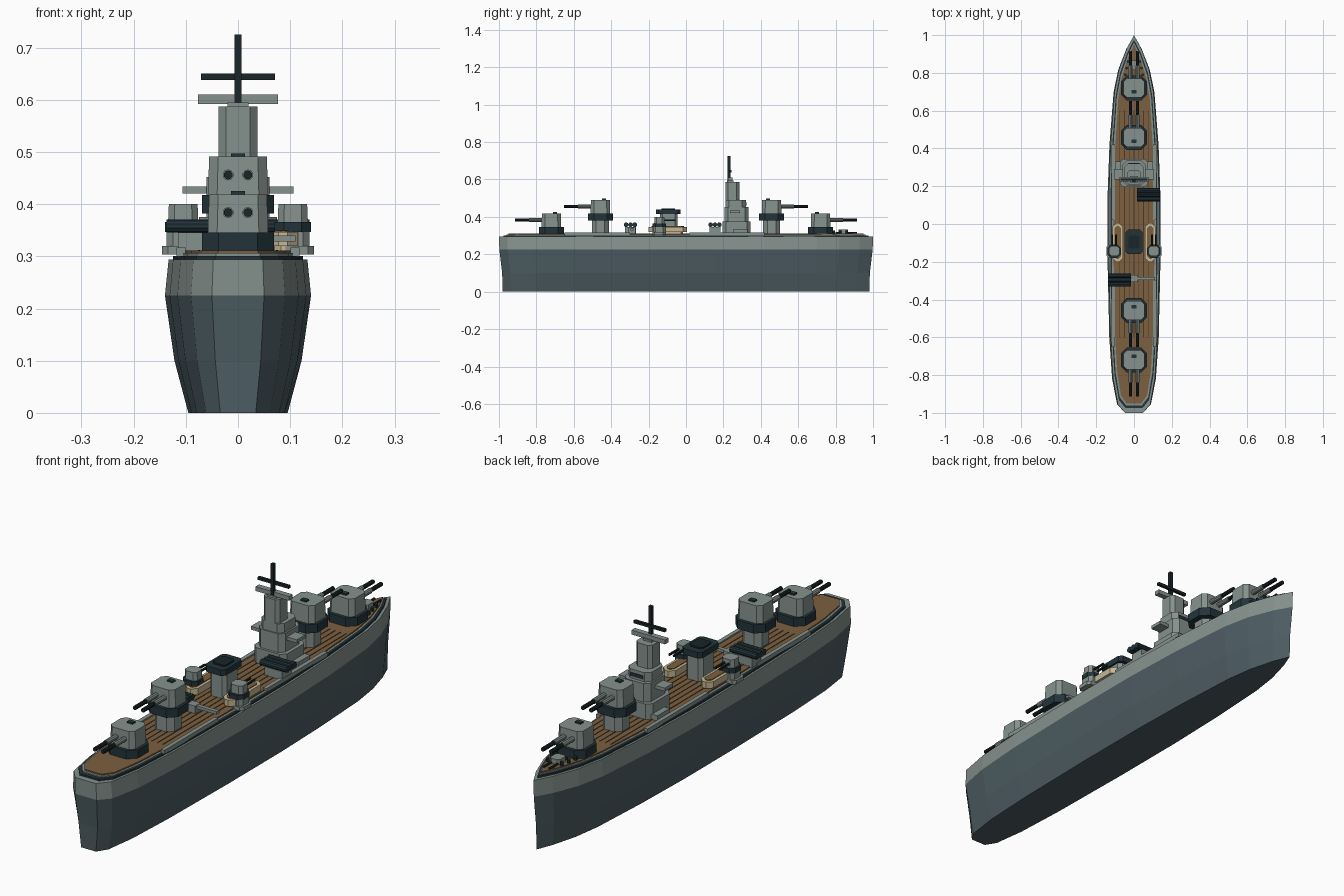
import bpy, bmesh, math
from mathutils import Matrix, Vector

cube = bpy.data.objects.get("Cube")
if cube:
    bpy.data.objects.remove(cube, do_unlink=True)


def make_mat(name, rgb):
    m = bpy.data.materials.new(name)
    m.use_nodes = True
    m.diffuse_color = (*rgb, 1)
    bsdf = m.node_tree.nodes["Principled BSDF"]
    bsdf.inputs["Base Color"].default_value = (*rgb, 1)
    bsdf.inputs["Roughness"].default_value = 0.8
    return m


GREY = make_mat("light grey", (0.235, 0.285, 0.265))
SLATE = make_mat("hull slate", (0.075, 0.11, 0.125))
NAVY = make_mat("dark navy", (0.016, 0.034, 0.043))
BLACK = make_mat("gun black", (0.010, 0.018, 0.020))
WOOD = make_mat("deck wood", (0.20, 0.115, 0.05))
SEAM = make_mat("plank seam", (0.07, 0.04, 0.02))
CREAM = make_mat("cream", (0.57, 0.48, 0.30))


def finish(name, bm, *mats):
    bmesh.ops.recalc_face_normals(bm, faces=bm.faces)
    me = bpy.data.meshes.new(name)
    bm.to_mesh(me)
    bm.free()
    for m in mats:
        me.materials.append(m)
    ob = bpy.data.objects.new(name, me)
    bpy.context.collection.objects.link(ob)
    return ob


def loft(name, rings, *mats, rule=None):
    """Skin closed rings of equal length and cap both ends."""
    bm = bmesh.new()
    vr = [[bm.verts.new(p) for p in r] for r in rings]
    n = len(vr[0])
    for a, b in zip(vr, vr[1:]):
        for i in range(n):
            j = (i + 1) % n
            bm.faces.new((a[i], a[j], b[j], b[i]))
    bm.faces.new(vr[0])
    bm.faces.new(vr[-1])
    if rule:
        for f in bm.faces:
            f.material_index = rule(f.calc_center_median())
    return finish(name, bm, *mats)


def block(name, x, y, z, mat, cut=0.0, taper=1.0):
    """Box from ranges, with optional cut vertical corners and a tapered top."""
    cx, cy = sum(x) / 2, sum(y) / 2
    hx, hy = (x[1] - x[0]) / 2, (y[1] - y[0]) / 2
    if cut:
        pts = [(hx, -hy + cut), (hx, hy - cut), (hx - cut, hy), (cut - hx, hy),
               (-hx, hy - cut), (-hx, cut - hy), (cut - hx, -hy), (hx - cut, -hy)]
    else:
        pts = [(hx, -hy), (hx, hy), (-hx, hy), (-hx, -hy)]
    rings = [[(cx + px * s, cy + py * s, h) for px, py in pts] for h, s in ((z[0], 1), (z[1], taper))]
    return loft(name, rings, mat)


def rod(name, a, b, r, mat, sides=10):
    a, b = Vector(a), Vector(b)
    bm = bmesh.new()
    rot = (b - a).to_track_quat('Z', 'Y').to_matrix().to_4x4()
    bmesh.ops.create_cone(bm, cap_ends=True, segments=sides, radius1=r, radius2=r,
                          depth=(b - a).length, matrix=Matrix.Translation((a + b) / 2) @ rot)
    return finish(name, bm, mat)


# Hull: one waterplane outline, scaled at each height
SIDE = [(0.05, -1), (0.09, -0.955), (0.116, -0.82), (0.131, -0.6), (0.14, -0.2), (0.14, 0.15),
        (0.13, 0.42), (0.108, 0.7), (0.083, 0.82), (0.04, 0.93)]


def outline(w, l, z):
    right = [(x * w, y * l, z) for x, y in SIDE]
    return right + [(0, l, z)] + [(-x, y, z) for x, y, z in reversed(right)]


loft("hull", [outline(0.68, 0.98, 0), outline(0.87, 0.983, 0.1), outline(1, 0.998, 0.225),
              outline(0.95, 1, 0.294)], SLATE, GREY, rule=lambda c: int(c.z > 0.2))
loft("waterway", [outline(0.89, 0.975, 0.29), outline(0.89, 0.975, 0.301)], NAVY)
loft("deck_edge", [outline(0.84, 0.96, 0.295), outline(0.84, 0.96, 0.306)], GREY)
loft("deck", [outline(0.77, 0.95, 0.3), outline(0.77, 0.95, 0.311)], WOOD)
for i in range(-3, 4):
    block("plank_seam", (i * 0.025 - 0.002, i * 0.025 + 0.002), (-0.6, 0.6), (0.31, 0.3125), SEAM)
for s in (-1, 1):
    for y in ((-0.65, -0.3), (0.02, 0.42)):
        block("side_walkway", sorted((s * 0.101, s * 0.118)), y, (0.3, 0.317), GREY)


# Main gun turrets
def turret(y, z, d, raised):
    if raised:
        block("barbette", (-0.045, 0.045), (y - 0.045, y + 0.045), (0.31, z), GREY, 0.022)
    block("turret_ring", (-0.069, 0.069), (y - 0.067, y + 0.067), (z - 0.036, z), NAVY, 0.032)
    block("turret_house", (-0.058, 0.058), (y - 0.053, y + 0.053), (z, z + 0.073), GREY, 0.018, 0.95)
    block("roof_hatch", (-0.013, 0.013), (y - d * 0.02 - 0.01, y - d * 0.02 + 0.01),
          (z + 0.07, z + 0.079), NAVY)
    for x in (-0.019, 0.019):
        h = z + 0.038
        rod("gun_sleeve", (x, y + d * 0.04, h), (x, y + d * 0.12, h), 0.0105, GREY)
        rod("gun_barrel", (x, y + d * 0.115, h), (x, y + d * 0.193, h), 0.0085, BLACK)


for d in (-1, 1):
    turret(d * 0.72, 0.346, d, False)
    turret(d * 0.458, 0.418, d, True)

# Bridge tower and mast
block("bridge_base", (-0.075, 0.075), (0.195, 0.345), (0.31, 0.375), GREY, 0.02)
block("bridge_deck", (-0.1, 0.1), (0.25, 0.33), (0.31, 0.333), GREY)
block("bridge_middle", (-0.06, 0.06), (0.205, 0.335), (0.375, 0.452), GREY, 0.02)
block("bridge_wing", (-0.106, 0.106), (0.235, 0.29), (0.42, 0.434), GREY)
block("bridge_upper", (-0.053, 0.053), (0.21, 0.32), (0.45, 0.49), GREY, 0.02)
block("bridge_windows", (-0.03, 0.03), (0.318, 0.323), (0.462, 0.476), NAVY)
block("tower", (-0.037, 0.037), (0.21, 0.285), (0.49, 0.587), GREY, 0.014)
block("rangefinder", (-0.077, 0.077), (0.225, 0.248), (0.592, 0.61), GREY)
block("rangefinder_mount", (-0.02, 0.02), (0.22, 0.255), (0.585, 0.595), GREY)
block("mast", (-0.007, 0.007), (0.223, 0.237), (0.587, 0.725), BLACK)
block("yardarm", (-0.071, 0.071), (0.23, 0.242), (0.638, 0.65), BLACK)

# Funnel
block("funnel", (-0.038, 0.038), (-0.14, -0.045), (0.31, 0.42), GREY, 0.014)
block("funnel_cap", (-0.046, 0.046), (-0.16, -0.03), (0.415, 0.44), NAVY, 0.014)
block("funnel_mouth", (-0.03, 0.03), (-0.13, -0.06), (0.438, 0.446), BLACK, 0.01)

# Boats and secondary guns on both sides
for s in (-1, 1):
    def span(a, b):
        return sorted((s * a, s * b))

    block("boat", span(0.058, 0.115), (-0.2, 0.005), (0.32, 0.347), CREAM, 0.02)
    block("boat_floor", span(0.07, 0.103), (-0.185, -0.01), (0.345, 0.35), WOOD, 0.012)
    block("boat_keel", span(0.07, 0.103), (-0.18, -0.015), (0.306, 0.322), CREAM, 0.012)
    block("sponson", span(0.07, 0.146), (-0.18, -0.11), (0.304, 0.32), GREY, 0.012)
    block("secondary_mount", span(0.075, 0.137), (-0.175, -0.11), (0.318, 0.347), GREY, 0.012)
    block("secondary_ring", span(0.07, 0.14), (-0.18, -0.108), (0.347, 0.366), NAVY, 0.018)
    block("secondary_house", span(0.076, 0.134), (-0.17, -0.115), (0.364, 0.4), GREY, 0.012, 0.95)
    for x in (0.095, 0.115):
        rod("secondary_gun", (s * x, -0.12, 0.382), (s * x, -0.055, 0.382), 0.005, BLACK, 8)
    # Bow fittings
    rod("anchor_chain", (s * 0.014, 0.8, 0.314), (s * 0.014, 0.915, 0.314), 0.005, BLACK, 6)
    for y in (0.79, 0.825, 0.86):
        x = s * (0.046 - (y - 0.79) * 0.2)
        rod("bollard", (x, y, 0.308), (x, y, 0.326), 0.007, NAVY, 8)
block("capstan", (-0.022, 0.022), (0.815, 0.865), (0.31, 0.332), GREY, 0.008)

# Torpedo launchers, one to each side
for s, y in ((1, 0.155), (-1, -0.297)):
    block("launcher_base", sorted((s * 0.035, s * 0.115)), (y - 0.03, y + 0.03), (0.308, 0.346), GREY)
    for k in (-1, 0, 1):
        rod("torpedo_tube", (s * 0.015, y + k * 0.023, 0.358), (s * 0.137, y + k * 0.023, 0.358),
            0.0125, NAVY)

# Crane arm beside the aft launcher
block("crane_arm", (-0.02, 0.11), (-0.297, -0.28), (0.328, 0.34), GREY)
block("crane_foot", (-0.02, 0.018), (-0.307, -0.27), (0.31, 0.342), GREY)
